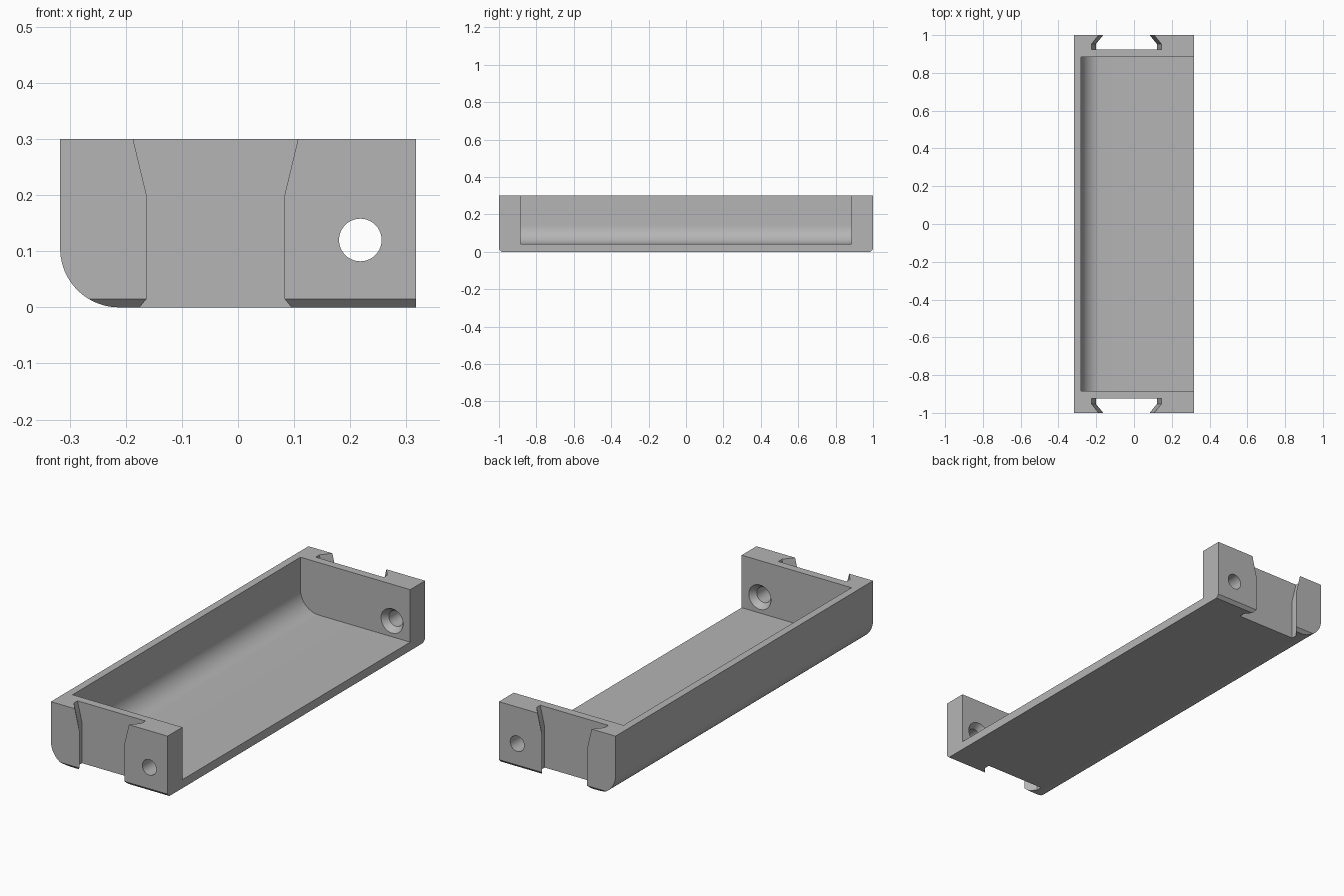
import bpy, bmesh, math
from mathutils import Vector

if "Cube" in bpy.data.objects:
    bpy.data.objects.remove(bpy.data.objects["Cube"])

grey = bpy.data.materials.new("plain grey")
grey.use_nodes = True
colour = (0.46, 0.46, 0.46, 1)
grey.diffuse_color = colour
grey.node_tree.nodes["Principled BSDF"].inputs["Base Color"].default_value = colour


def loft(name, sections):
    """Closed solid through matching rings of points."""
    bm = bmesh.new()
    rings = [[bm.verts.new(p) for p in s] for s in sections]
    for a, b in zip(rings, rings[1:]):
        for i in range(len(a)):
            j = (i + 1) % len(a)
            bm.faces.new((a[i], a[j], b[j], b[i]))
    bm.faces.new(rings[0])
    bm.faces.new(rings[-1])
    bmesh.ops.recalc_face_normals(bm, faces=bm.faces)
    mesh = bpy.data.meshes.new(name)
    bm.to_mesh(mesh)
    bm.free()
    obj = bpy.data.objects.new(name, mesh)
    bpy.context.collection.objects.link(obj)
    mesh.materials.append(grey)
    return obj


def rounded_profile(left, right, bottom, top, radius, steps=20):
    """Box outline in x and z with the lower left corner rounded."""
    pts = [(right, bottom), (right, top), (left, top)]
    for i in range(steps + 1):
        a = math.pi * (1 + 0.5 * i / steps)
        pts.append((left + radius * (1 + math.cos(a)),
                    bottom + radius * (1 + math.sin(a))))
    return pts


def extrude_y(name, pts, y0, y1):
    return loft(name, [[(x, y, z) for x, z in pts] for y in (y0, y1)])


def cut(target, cutter):
    mod = target.modifiers.new(cutter.name, "BOOLEAN")
    mod.operation = "DIFFERENCE"
    mod.solver = "EXACT"
    mod.object = cutter
    bpy.context.view_layer.objects.active = target
    bpy.ops.object.modifier_apply(modifier=mod.name)
    bpy.data.objects.remove(cutter)


# Tray body and its open-sided cavity
tray = extrude_y("tray", rounded_profile(-0.317, 0.317, 0, 0.3, 0.105), -1, 1)
cut(tray, extrude_y("cavity", rounded_profile(-0.28, 0.5, 0.042, 0.5, 0.1), -0.885, 0.885))

for side in (-1, 1):
    # Bottom end chamfer
    wedge = [(0.98, -0.005), (1.02, -0.005), (1.02, 0.035)]
    cut(tray, loft("chamfer", [[(x, side * y, z) for y, z in wedge] for x in (-0.5, 0.5)]))

    # Dovetail slot that flares towards the top
    rings = []
    for z, flare in ((-0.05, 0), (0.2, 0), (0.35, 0.036)):
        half = [(0.123, 1.05), (0.123, 1), (0.161, 0.953), (0.161, 0.925)]
        outline = [(w + flare, y) for w, y in half]
        outline += [(-w, y) for w, y in reversed(outline)]
        rings.append([(w - 0.04, side * y, z) for w, y in outline])
    cut(tray, loft("dovetail_slot", rings))

    # Countersunk screw hole
    rings = []
    for y, r in ((1.05, 0.038), (0.915, 0.038), (0.885, 0.06), (0.86, 0.06)):
        rings.append([(0.218 + r * math.cos(t * math.tau / 40), side * y,
                       0.12 + r * math.sin(t * math.tau / 40)) for t in range(40)])
    cut(tray, loft("screw_hole", rings))

# Smooth curves, sharp edges
bpy.ops.object.select_all(action="DESELECT")
tray.select_set(True)
bpy.context.view_layer.objects.active = tray
bpy.ops.object.shade_smooth_by_angle(angle=math.radians(25))
